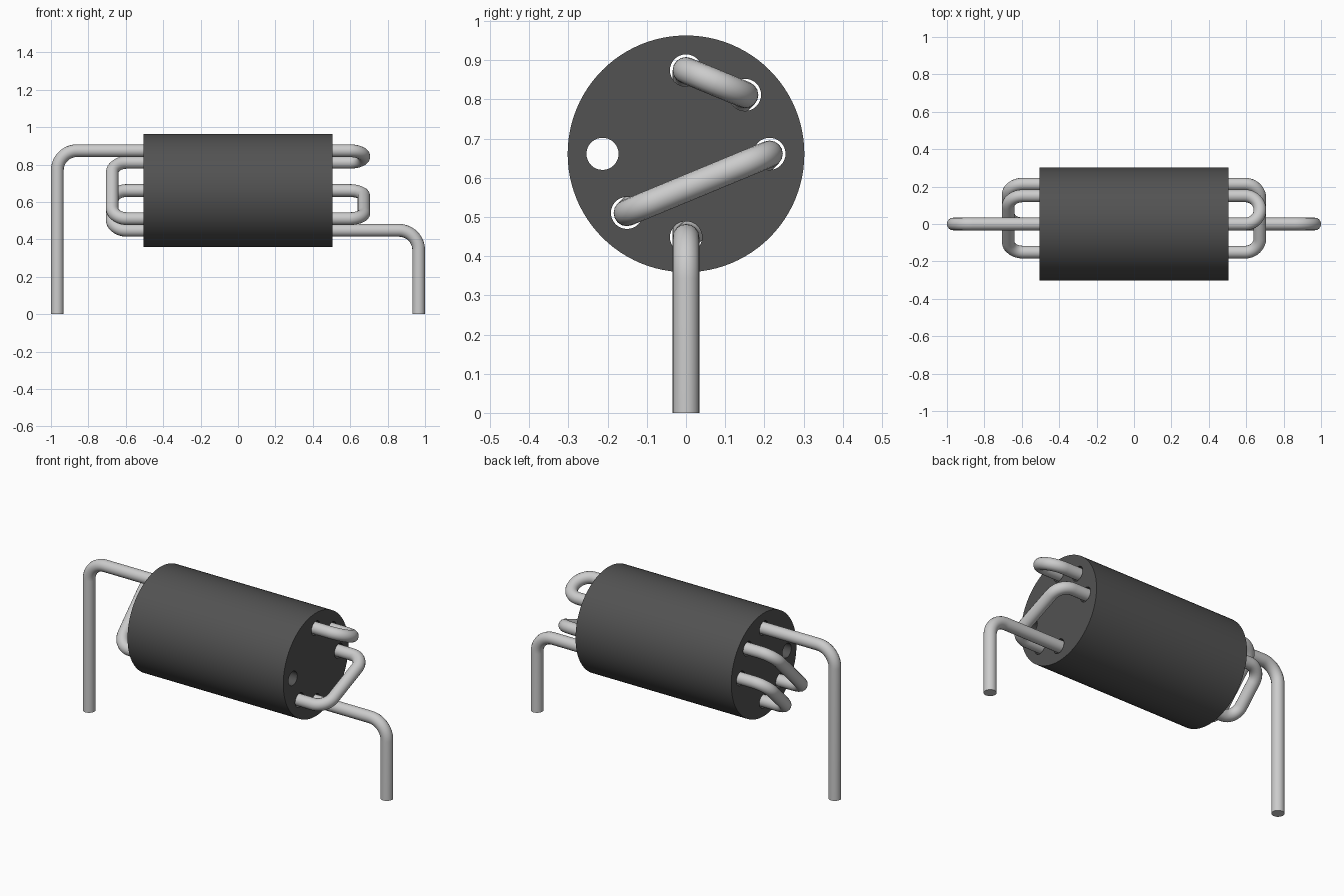
import bpy, math
from mathutils import Vector

if "Cube" in bpy.data.objects:
    bpy.data.objects.remove(bpy.data.objects["Cube"], do_unlink=True)

AXIS_Z = 0.661        # height of the core axis
CORE_R = 0.302
HALF_LEN = 0.505
HOLE_RING = 0.213     # radius of the ring of six holes
HOLE_R = 0.041
WIRE_R = 0.034
LOOP_X = 0.673        # wire centreline at the end loops
LEAD_X = 0.966        # wire centreline at the legs


def material(name, rgb):
    m = bpy.data.materials.new(name)
    m.use_nodes = True
    m.diffuse_color = (*rgb, 1)
    bsdf = next(n for n in m.node_tree.nodes if n.type == 'BSDF_PRINCIPLED')
    bsdf.inputs["Base Color"].default_value = (*rgb, 1)
    return m


def add_spline(curve, points, cyclic):
    s = curve.splines.new('POLY')
    s.points.add(len(points) - 1)
    for sp, p in zip(s.points, points):
        sp.co = (*p, 1)
    s.use_cyclic_u = cyclic


def finish(name, curve, mat, rotation=(0, 0, 0), location=(0, 0, 0)):
    """Turn a curve into a smooth-shaded mesh part."""
    ob = bpy.data.objects.new(name, curve)
    bpy.context.collection.objects.link(ob)
    ob.rotation_euler, ob.location = rotation, location
    bpy.ops.object.select_all(action='DESELECT')
    ob.select_set(True)
    bpy.context.view_layer.objects.active = ob
    bpy.ops.object.convert(target='MESH')
    ob = bpy.context.object
    ob.name = name
    ob.data.materials.clear()
    ob.data.materials.append(mat)
    bpy.ops.object.mode_set(mode='EDIT')
    bpy.ops.mesh.select_all(action='SELECT')
    bpy.ops.mesh.remove_doubles(threshold=0.0001)
    bpy.ops.mesh.normals_make_consistent(inside=False)
    bpy.ops.object.mode_set(mode='OBJECT')
    bpy.ops.object.shade_smooth_by_angle(angle=math.radians(35))


def circle(cx, cy, r, n):
    return [(cx + r * math.cos(2 * math.pi * i / n),
             cy + r * math.sin(2 * math.pi * i / n), 0) for i in range(n)]


def fillet(corners, radii, steps=12):
    """Round the inner corners of a path with circular arcs."""
    path = [corners[0]]
    for a, b, c, r in zip(corners, corners[1:], corners[2:], radii):
        u, v = (a - b).normalized(), (c - b).normalized()
        half = u.angle(v) / 2
        centre = b + (u + v).normalized() * (r / math.sin(half))
        start = b + u * (r / math.tan(half)) - centre
        end = b + v * (r / math.tan(half)) - centre
        sweep = start.angle(end)
        for i in range(steps + 1):
            t = i / steps
            path.append(centre + (start * math.sin((1 - t) * sweep)
                                  + end * math.sin(t * sweep)) / math.sin(sweep))
    path.append(corners[-1])
    return path


dark = material("dark ferrite", (0.085, 0.085, 0.085))
silver = material("tinned wire", (0.6, 0.6, 0.6))

# Ferrite core: a disc with six through holes, extruded along x
core = bpy.data.curves.new("ferrite_core", 'CURVE')
core.dimensions = '2D'
core.fill_mode = 'BOTH'
core.extrude = HALF_LEN
add_spline(core, circle(0, 0, CORE_R, 96), True)
for deg in (90, 45, 0, -90, -135, 180):
    a = math.radians(deg)
    add_spline(core, circle(HOLE_RING * math.cos(a), HOLE_RING * math.sin(a), HOLE_R, 32), True)
finish("ferrite_core", core, dark, (math.pi / 2, 0, math.pi / 2), (0, 0, AXIS_Z))

# Wire: one continuous path threaded back and forth through five holes
corners = [Vector((-LEAD_X, 0, 0))]
x = -LEAD_X
holes = (90, 45, -135, 0, -90)
for i, deg in enumerate(holes):
    a = math.radians(deg)
    y, z = HOLE_RING * math.cos(a), AXIS_Z + HOLE_RING * math.sin(a)
    side = 1 if i % 2 == 0 else -1
    x_in = -LEAD_X if i == 0 else -side * LOOP_X
    x_out = LEAD_X if i == len(holes) - 1 else side * LOOP_X
    corners += [Vector((x_in, y, z)), Vector((x_out, y, z))]
corners.append(Vector((LEAD_X, 0, 0)))
radii = [0.105] + [0.08] * (len(corners) - 4) + [0.105]

wire = bpy.data.curves.new("threaded_wire", 'CURVE')
wire.dimensions = '3D'
wire.bevel_depth = WIRE_R
wire.bevel_resolution = 6
wire.use_fill_caps = True
add_spline(wire, fillet(corners, radii), False)
finish("threaded_wire", wire, silver)
